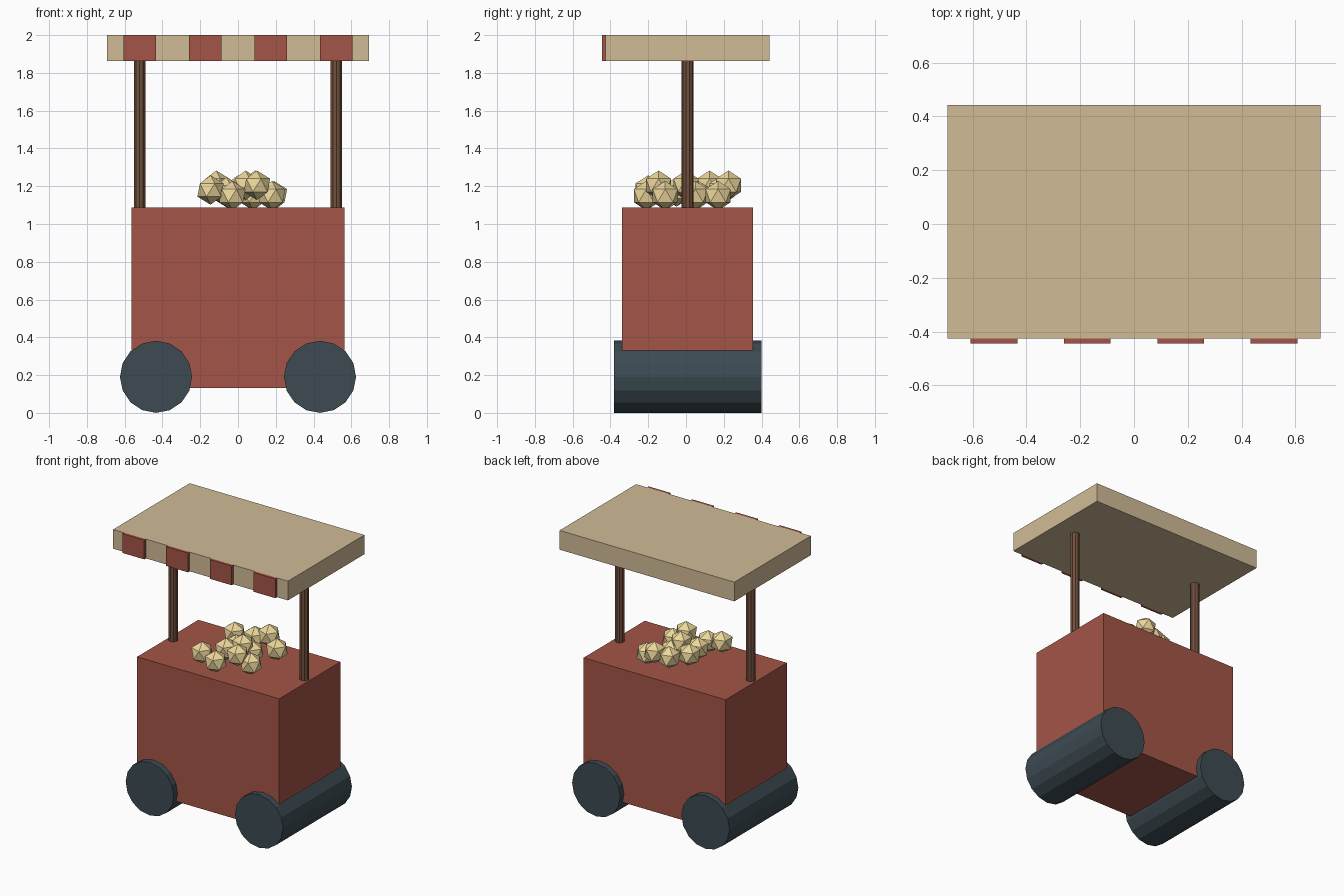
import bpy
from math import pi

if "Cube" in bpy.data.objects:
    bpy.data.objects.remove(bpy.data.objects["Cube"])

CY = 0.009  # the cart sits slightly back because the canopy stripes stick out in front


def material(name, rgb):
    m = bpy.data.materials.new(name)
    m.diffuse_color = (*rgb, 1)
    m.use_nodes = True
    m.node_tree.nodes["Principled BSDF"].inputs["Base Color"].default_value = m.diffuse_color
    return m


RED = material("red_paint", (0.37, 0.09, 0.063))
CREAM = material("cream_cloth", (0.64, 0.50, 0.31))
SLATE = material("dark_rubber", (0.045, 0.07, 0.085))
WOOD = material("brown_wood", (0.17, 0.08, 0.045))
CORN = material("popcorn_yellow", (0.84, 0.68, 0.33))


def finish(name, mat):
    ob = bpy.context.object
    ob.name = name
    ob.data.materials.append(mat)


def box(name, mat, centre, size):
    bpy.ops.mesh.primitive_cube_add(size=1, location=centre)
    bpy.context.object.scale = size
    finish(name, mat)


def cylinder(name, mat, sides, radius, depth, centre, rot=(0, 0, 0)):
    bpy.ops.mesh.primitive_cylinder_add(vertices=sides, radius=radius, depth=depth,
                                        location=centre, rotation=rot)
    finish(name, mat)


# Cart body and flat canopy
box("cart_body", RED, (0, CY, 0.61), (1.128, 0.694, 0.955))
box("canopy", CREAM, (0, CY, 1.931), (1.388, 0.868, 0.138))

# Wide roller wheels and canopy posts, one of each per side
for side, s in (("left", -1), ("right", 1)):
    cylinder(f"{side}_wheel", SLATE, 16, 0.191, 0.781, (s * 0.434, CY, 0.191), (pi / 2, 0, 0))
    cylinder(f"{side}_post", WOOD, 10, 0.032, 0.79, (s * 0.521, CY, 1.475))

# Red stripes along the front edge of the canopy
for i in range(4):
    box(f"canopy_stripe_{i + 1}", RED, ((i - 1.5) * 0.347, -0.434, 1.931), (0.1735, 0.02, 0.138))

# Heap of popcorn on the counter
heap = [(-0.145, -0.20, 1.18), (-0.03, -0.21, 1.15), (0.18, -0.11, 1.15), (0.10, -0.145, 1.205),
        (0.19, 0.17, 1.15), (0.09, 0.225, 1.205), (-0.115, 0.125, 1.205), (0.0, 0.19, 1.18),
        (-0.06, -0.05, 1.17), (0.04, 0.0, 1.205), (-0.05, 0.05, 1.16), (0.08, 0.05, 1.15)]
for i, centre in enumerate(heap):
    bpy.ops.mesh.primitive_ico_sphere_add(subdivisions=1, radius=0.078, location=centre)
    finish(f"popcorn_{i + 1}", CORN)
